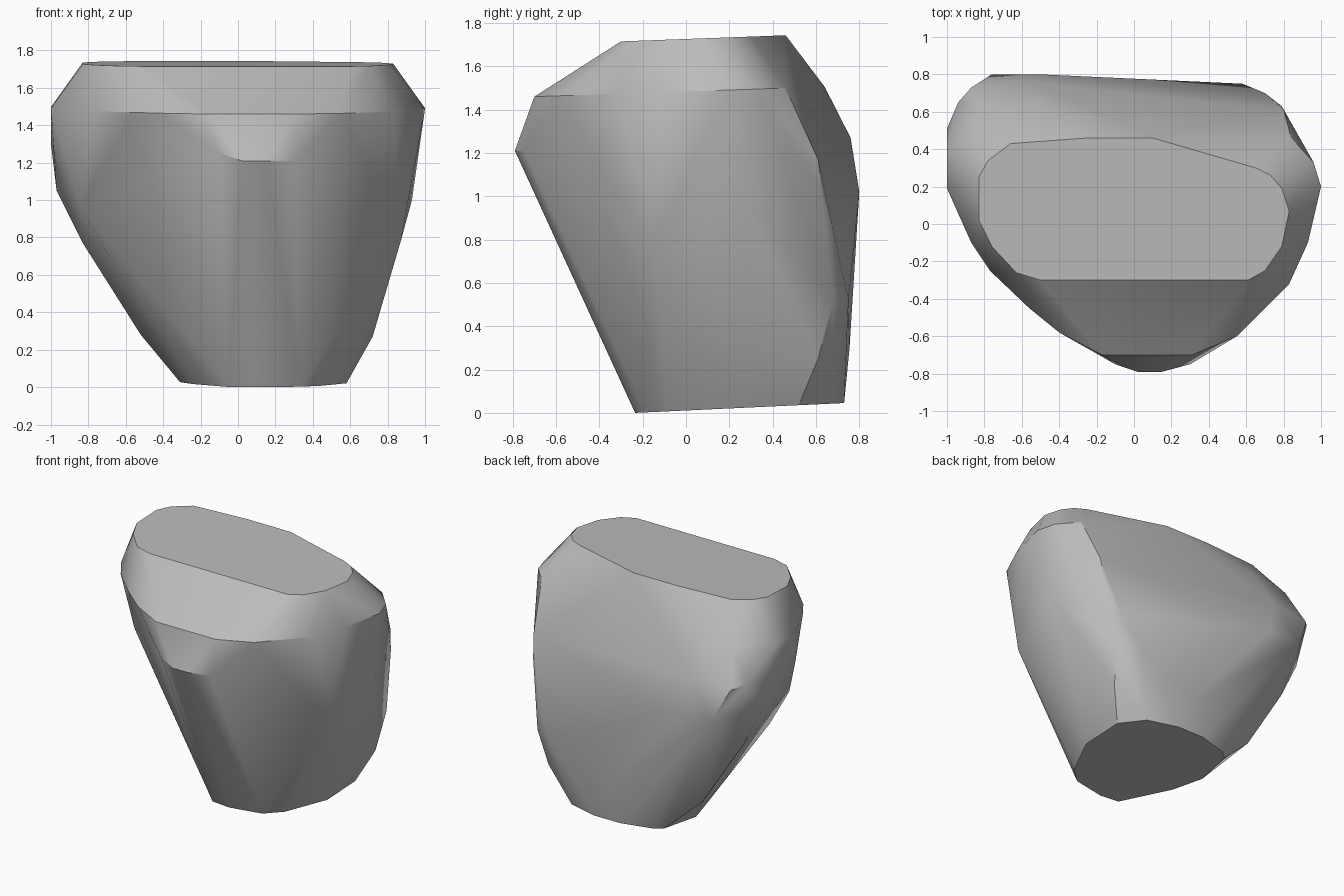
import bpy
import bmesh
import math

# Remove the default cube only
default_cube = bpy.data.objects.get("Cube")
if default_cube:
    bpy.data.objects.remove(default_cube, do_unlink=True)


def make_material(name, colour):
    material = bpy.data.materials.new(name)
    material.use_nodes = True
    material.diffuse_color = colour
    shader = material.node_tree.nodes["Principled BSDF"]
    shader.inputs["Base Color"].default_value = colour
    return material


def tilted_outline(outline, height, slope, pivot):
    """Lay a flat outline on a plane that rises gently towards the back."""
    return [(x, y, height + slope * (y - pivot)) for x, y in outline]


def make_hull(name, points, material):
    """Wrap the cross-sections in one convex, faceted stone."""
    bm = bmesh.new()
    for point in points:
        bm.verts.new(point)
    bmesh.ops.convex_hull(bm, input=list(bm.verts), use_existing_faces=False)
    loose = [vert for vert in bm.verts if not vert.link_faces]
    bmesh.ops.delete(bm, geom=loose, context="VERTS")
    # Merge the triangles of flat cuts into single faces
    bmesh.ops.dissolve_limit(bm, angle_limit=math.radians(1),
                             verts=list(bm.verts), edges=list(bm.edges))
    bmesh.ops.recalc_face_normals(bm, faces=list(bm.faces))
    mesh = bpy.data.meshes.new(name)
    bm.to_mesh(mesh)
    bm.free()
    mesh.materials.append(material)
    stone = bpy.data.objects.new(name, mesh)
    bpy.context.collection.objects.link(stone)
    return stone


# Flat cut on top
top_cut = [(-.5, -.3), (.61, -.3), (.7, -.25), (.79, -.12), (.83, .07),
           (.79, .19), (.73, .26), (.65, .3), (.1, .46), (-.25, .46),
           (-.66, .43), (-.78, .34), (-.83, .25), (-.83, .02),
           (-.76, -.12), (-.63, -.26)]

# Shoulder line below the top cut
shoulder = [(-.17, -.7), (.31, -.7), (.55, -.6), (.83, -.32), (.93, -.1),
            (1, .2), (.96, .33), (.84, .46), (-.5, .64), (-.8, .6),
            (-1, .4), (-1, .19), (-.87, -.1), (-.77, -.25), (-.56, -.45),
            (-.4, -.58)]

# Flat cut underneath
base_cut = [(-.05, -.22), (.09, -.235), (.33, -.19), (.44, -.09),
            (.58, .2), (.58, .52), (.45, .67), (.23, .73), (.02, .73),
            (-.2, .67), (-.26, .62), (-.31, .33), (-.24, .11)]

# Jutting front lip, then the bulges of the flanks and the back
front_lip = [(-.1, -.75, 1.25), (.02, -.79, 1.21), (.15, -.79, 1.21),
             (.3, -.75, 1.21)]
left_flank = [(.93, .25, 1), (.87, -.15, .78), (.72, .27, .27),
              (.68, .61, .25), (.72, .68, .52), (.7, .7, .75),
              (.79, .63, 1), (.8, .61, 1.17)]
right_flank = [(-1, .51, 1.3), (-.97, .51, 1.05), (-.83, .52, .77),
               (-.52, .55, .28), (-.87, -.02, 1.19), (-.84, .01, .96),
               (-.68, .01, .68)]
back_bulge = [(-.94, .65, 1.28), (-.87, .73, 1.25), (-.57, .76, 1.27),
              (-.76, .8, 1.02), (-.5, .8, 1.02), (.58, .75, .52),
              (.1, .755, .3), (-.27, .67, .22)]

points = tilted_outline(top_cut, 1.715, .037, -.3)
points += tilted_outline(shoulder, 1.46, .034, -.7)
points += tilted_outline(base_cut, 0, .047, -.235)
points += front_lip + left_flank + right_flank + back_bulge

stone_grey = make_material("stone_grey", (.5, .5, .5, 1))
stone = make_hull("stone_block", points, stone_grey)

# Soft facets with crisp cuts
bpy.ops.object.select_all(action="DESELECT")
stone.select_set(True)
bpy.context.view_layer.objects.active = stone
bpy.ops.object.shade_smooth_by_angle(angle=math.radians(30))
